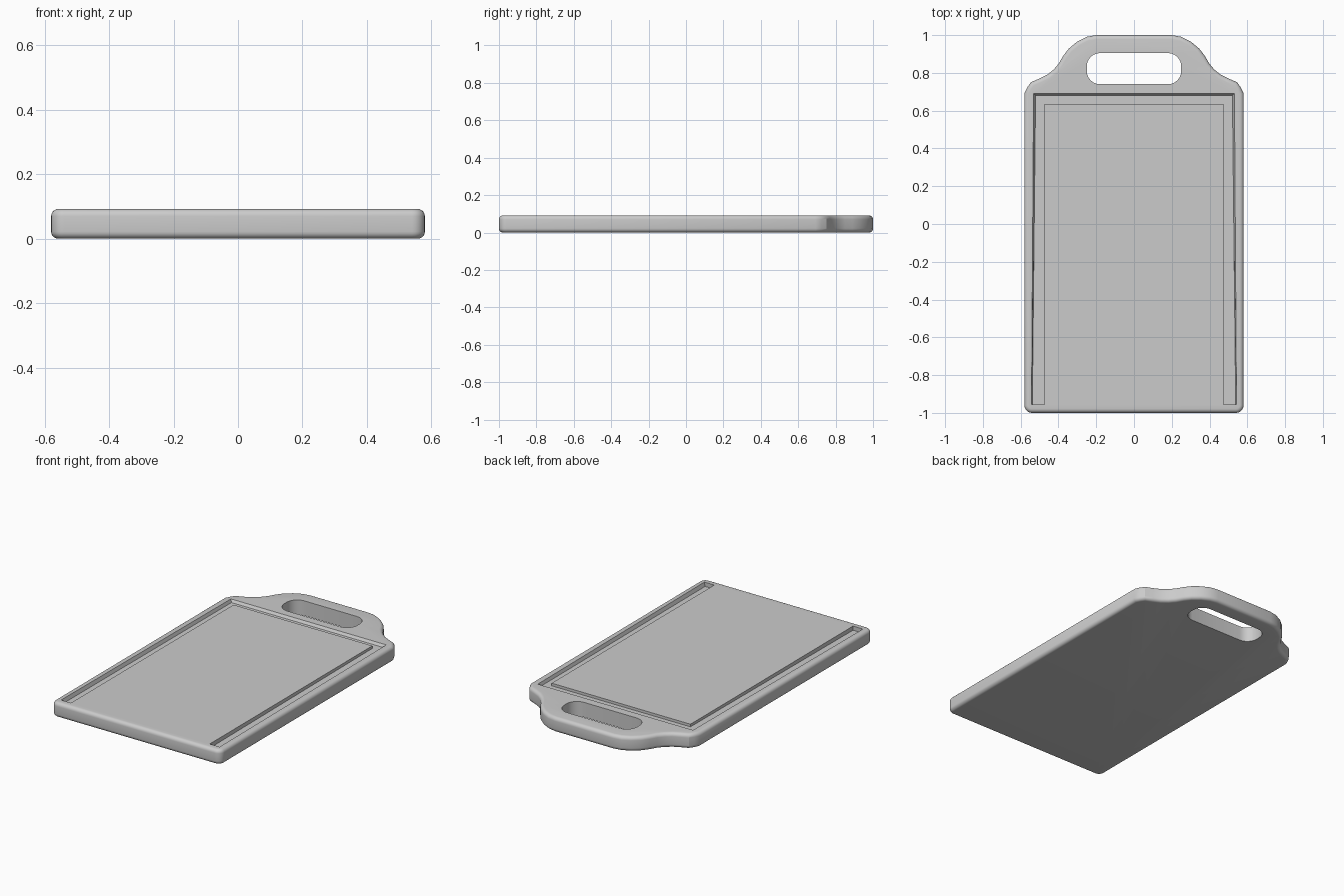
import bpy, bmesh
from math import cos, sin, pi

if "Cube" in bpy.data.objects:
    bpy.data.objects.remove(bpy.data.objects["Cube"])


def arc(cx, cy, r, a0, a1, n=6):
    return [(cx + r * cos(a0 + (a1 - a0) * i / n), cy + r * sin(a0 + (a1 - a0) * i / n))
            for i in range(n + 1)]


def mirrored(half):
    # close a right-hand outline (bottom to top) with its left-hand mirror
    return half + [(-x, y) for x, y in reversed(half)]


def prism(name, low, high, z_low, z_high):
    # solid between two matching outlines; z_low may vary along y
    bm = bmesh.new()
    a = [bm.verts.new((x, y, z_low(y))) for x, y in low]
    b = [bm.verts.new((x, y, z_high)) for x, y in high]
    n = len(a)
    bm.faces.new(a[::-1])
    bm.faces.new(b)
    for i in range(n):
        j = (i + 1) % n
        bm.faces.new((a[i], a[j], b[j], b[i]))
    bmesh.ops.recalc_face_normals(bm, faces=bm.faces)
    me = bpy.data.meshes.new(name)
    bm.to_mesh(me)
    bm.free()
    ob = bpy.data.objects.new(name, me)
    bpy.context.collection.objects.link(ob)
    return ob


T = 0.092

# board with shouldered handle end
half = arc(0.54, -0.96, 0.04, -pi / 2, 0) + [
    (0.58, 0.693), (0.564, 0.725), (0.545, 0.751), (0.50, 0.77), (0.46, 0.79),
    (0.425, 0.818), (0.398, 0.85), (0.375, 0.89), (0.345, 0.929), (0.30, 0.966),
    (0.25, 0.991), (0.20, 1.0)]
outline = mirrored(half)
board = prism("cutting_board", outline, outline, lambda y: 0.0, T)

# hand slot
slot = mirrored(arc(0.18, 0.81, 0.07, -pi / 2, 0) + arc(0.18, 0.835, 0.07, 0, pi / 2))
slot_cutter = prism("hand_slot_cutter", slot, slot, lambda y: -0.1, 0.2)


# U-shaped juice groove, deepening towards the front, with a sloped outer wall
def groove(inset):
    right = [(0.475, 0.635), (0.475, -0.955), (0.543 - inset * 0.4, -0.955),
             (0.533 - inset, 0.692 - inset)]
    return mirrored(right)


groove_cutter = prism("groove_cutter", groove(0.012), groove(0.0),
                      lambda y: 0.072 + 0.006 * y, T + 0.002)

# rounded rims, then cuts
bev = board.modifiers.new("rim", 'BEVEL')
bev.width = 0.022
bev.segments = 5
bev.limit_method = 'ANGLE'
bev.angle_limit = pi / 3
for cutter in (slot_cutter, groove_cutter):
    cutter.hide_render = True
    m = board.modifiers.new(cutter.name, 'BOOLEAN')
    m.operation = 'DIFFERENCE'
    m.solver = 'EXACT'
    m.object = cutter

bpy.ops.object.select_all(action='DESELECT')
board.select_set(True)
bpy.context.view_layer.objects.active = board
bpy.ops.object.convert(target='MESH')
for cutter in (slot_cutter, groove_cutter):
    bpy.data.objects.remove(cutter, do_unlink=True)
bpy.ops.object.shade_smooth_by_angle(angle=pi / 6)
